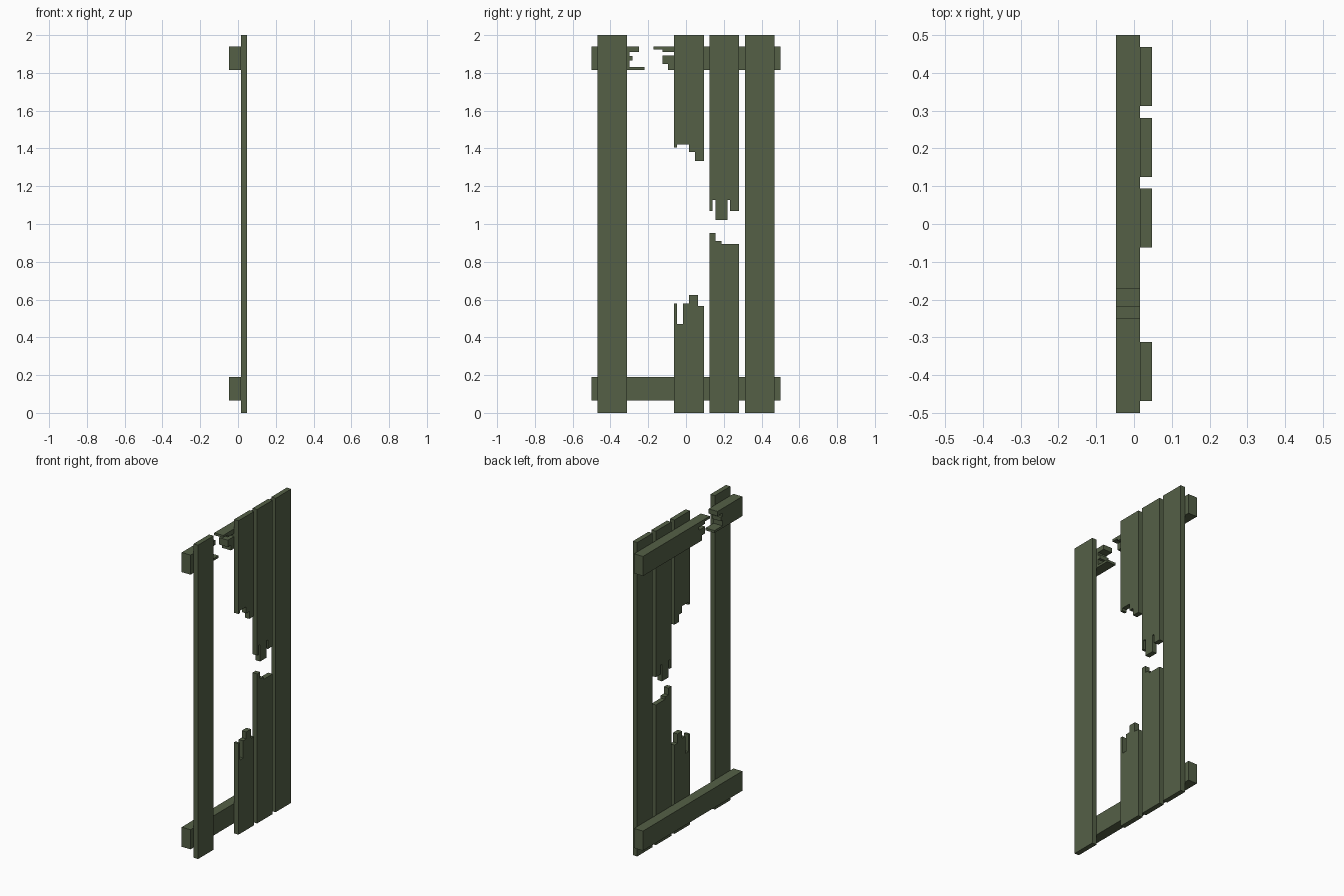
import bpy
import bmesh

cube = bpy.data.objects.get("Cube")
if cube:
    bpy.data.objects.remove(cube, do_unlink=True)

wood = bpy.data.materials.new("dull green wood")
wood.use_nodes = True
colour = (0.089, 0.117, 0.062, 1)
wood.diffuse_color = colour
wood.node_tree.nodes["Principled BSDF"].inputs["Base Color"].default_value = colour

PLANK_X = (0.0156, 0.047)
RAIL_X = (-0.047, 0.0156)


def board(name, outline, xs):
    """Extrude a (y, z) outline along x."""
    bm = bmesh.new()
    face = bm.faces.new([bm.verts.new((xs[0], y, z)) for y, z in outline])
    side = bmesh.ops.extrude_face_region(bm, geom=[face])["geom"]
    moved = [v for v in side if isinstance(v, bmesh.types.BMVert)]
    bmesh.ops.translate(bm, verts=moved, vec=(xs[1] - xs[0], 0, 0))
    bmesh.ops.recalc_face_normals(bm, faces=bm.faces)
    mesh = bpy.data.meshes.new(name)
    bm.to_mesh(mesh)
    bm.free()
    mesh.materials.append(wood)
    obj = bpy.data.objects.new(name, mesh)
    bpy.context.collection.objects.link(obj)


def stepped(start, base, steps):
    """Outline with a straight edge at base and a splintered edge of
    (end of step, height of step) pairs."""
    pts = [(start, base)]
    a = start
    for end, height in steps:
        pts += [(a, height), (end, height)]
        a = end
    return pts + [(a, base)]


def swap(points):
    return [(b, a) for a, b in points]


# Whole planks and the whole bottom rail
board("front_plank", stepped(-0.469, 0, [(-0.3125, 2)]), PLANK_X)
board("back_plank", stepped(0.3125, 0, [(0.469, 2)]), PLANK_X)
board("bottom_rail", stepped(-0.5, 0.065, [(0.5, 0.19)]), RAIL_X)

# Two snapped planks, each with an upper and a lower piece
board("broken_plank_a_upper", stepped(-0.0625, 2, [
    (-0.047, 1.406), (0.0156, 1.422), (0.047, 1.38), (0.094, 1.333)]), PLANK_X)
board("broken_plank_a_lower", stepped(-0.0625, 0, [
    (-0.047, 0.58), (-0.0156, 0.47), (0.0156, 0.58),
    (0.0625, 0.625), (0.094, 0.566)]), PLANK_X)
board("broken_plank_b_upper", stepped(0.125, 2, [
    (0.141, 1.07), (0.156, 1.128), (0.219, 1.02),
    (0.234, 1.128), (0.281, 1.07)]), PLANK_X)
board("broken_plank_b_lower", stepped(0.125, 0, [
    (0.156, 0.953), (0.1875, 0.91), (0.281, 0.893)]), PLANK_X)

# Snapped top rail, steps run upwards
board("top_rail_front_piece", swap(stepped(1.815, -0.5, [
    (1.83, -0.219), (1.865, -0.299), (1.89, -0.283),
    (1.91, -0.299), (1.94, -0.25)])), RAIL_X)
board("top_rail_back_piece", swap(stepped(1.815, 0.5, [
    (1.848, -0.094), (1.892, -0.125), (1.91, -0.0625),
    (1.925, -0.125), (1.94, -0.172)])), RAIL_X)
